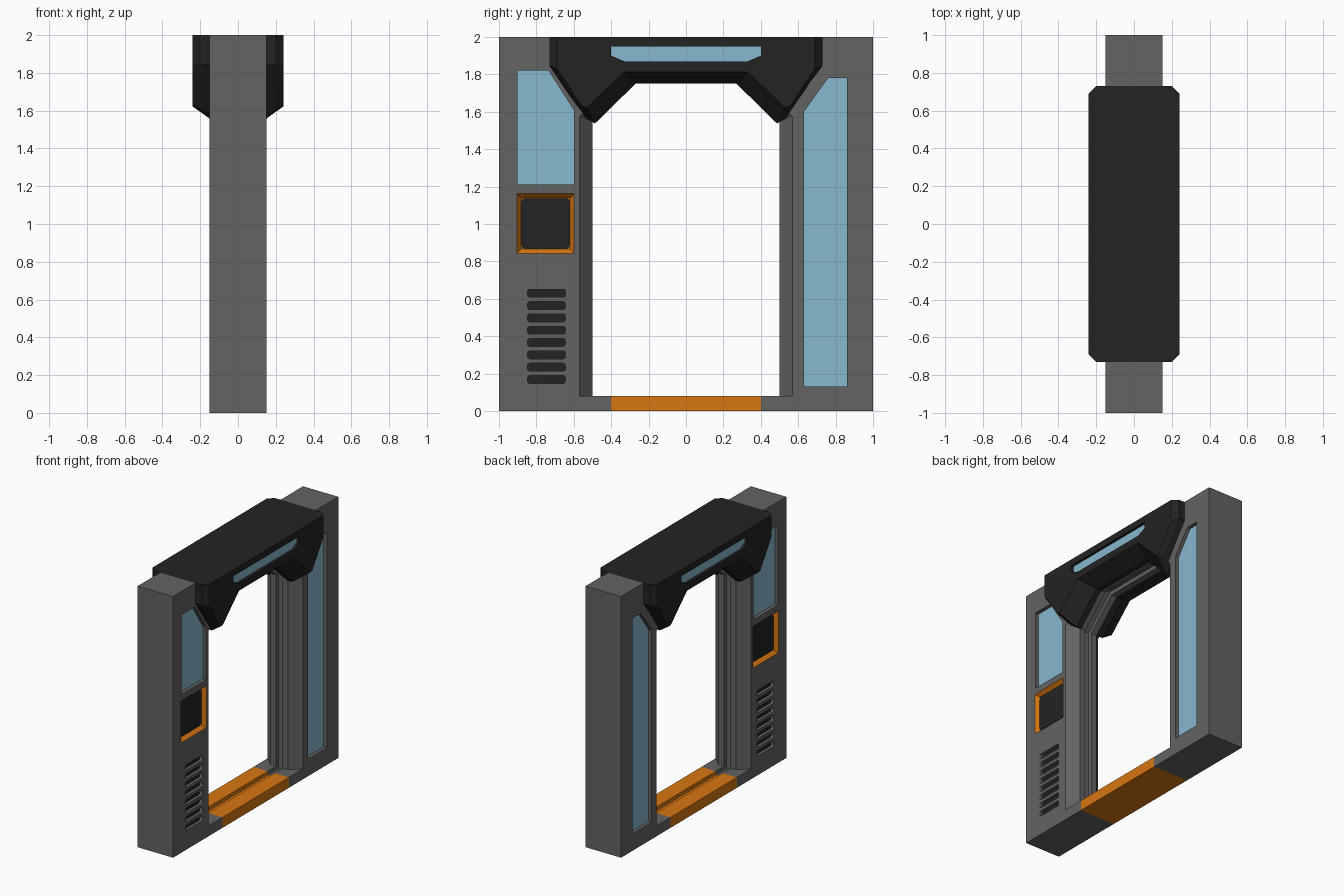
import bpy, bmesh, math

if "Cube" in bpy.data.objects:
    bpy.data.objects.remove(bpy.data.objects["Cube"])


def material(name, rgb):
    m = bpy.data.materials.new(name)
    m.diffuse_color = (*rgb, 1)
    m.use_nodes = True
    m.node_tree.nodes["Principled BSDF"].inputs["Base Color"].default_value = m.diffuse_color
    return m


GREY = material("grey metal", (0.125, 0.125, 0.125))
BLACK = material("black casing", (0.017, 0.017, 0.017))
ORANGE = material("orange trim", (0.68, 0.18, 0.006))
BLUE = material("blue glass", (0.24, 0.48, 0.62))


def loft(name, rings, mat):
    """Closed solid through rings of 3D points, capped at both ends."""
    bm = bmesh.new()
    vs = [[bm.verts.new(p) for p in r] for r in rings]
    n = len(vs[0])
    for a, b in zip(vs, vs[1:]):
        for i in range(n):
            j = (i + 1) % n
            bm.faces.new((a[i], a[j], b[j], b[i]))
    bm.faces.new(vs[0][::-1])
    bm.faces.new(vs[-1])
    bmesh.ops.recalc_face_normals(bm, faces=bm.faces)
    me = bpy.data.meshes.new(name)
    bm.to_mesh(me)
    bm.free()
    me.materials.append(mat)
    ob = bpy.data.objects.new(name, me)
    bpy.context.collection.objects.link(ob)
    return ob


def prism(name, pts, x0, x1, mat):
    """Extrude a (y, z) outline along x."""
    return loft(name, [[(x, y, z) for y, z in pts] for x in (x0, x1)], mat)


def rect(y0, y1, z0, z1, r=0.0, steps=3):
    if not r:
        return [(y0, z0), (y1, z0), (y1, z1), (y0, z1)]
    pts = []
    for k, (cy, cz) in enumerate([(y1 - r, z1 - r), (y0 + r, z1 - r),
                                  (y0 + r, z0 + r), (y1 - r, z0 + r)]):
        for i in range(steps + 1):
            a = math.pi / 2 * (k + i / steps)
            pts.append((cy + r * math.cos(a), cz + r * math.sin(a)))
    return pts


def cut(ob, cutter):
    cutter.hide_render = True
    m = ob.modifiers.new("cut", 'BOOLEAN')
    m.operation = 'DIFFERENCE'
    m.solver = 'EXACT'
    m.object = cutter
    bpy.context.view_layer.objects.active = ob
    bpy.ops.object.modifier_apply(modifier=m.name)
    bpy.data.objects.remove(cutter, do_unlink=True)


def mirrored(half):
    return half + [(-y, z) for y, z in reversed(half)]


def opening(o, bottom=0.08):
    """Doorway outline grown outwards by o."""
    return mirrored([(0.5 + o, bottom), (0.5 + o, 1.545 + 0.414 * o),
                     (0.28 + 0.414 * o, 1.76 + o)])


# main frame with chamfered doorway and a centre track groove
frame = prism("door_frame", rect(-1, 1, 0, 2), -0.15, 0.15, GREY)
slope = 0.07 / 0.075
levels = [(-0.17, 0.095 * slope), (-0.075, 0), (0.075, 0), (0.17, 0.095 * slope)]
cut(frame, loft("cutter", [[(x, y, z) for y, z in opening(o)] for x, o in levels], GREY))
cut(frame, prism("cutter", opening(0.03, 0.05), -0.028, 0.028, GREY))
cut(frame, prism("cutter", rect(-0.4, 0.4, -0.1, 0.2), -0.3, 0.3, GREY))
cut(frame, prism("cutter", rect(-0.73, 0.73, 1.99, 2.1), -0.3, 0.3, GREY))

# orange sill with the same groove
sill = [(-0.15, 0), (0.15, 0), (0.15, 0.08), (0.028, 0.08), (0.028, 0.05),
        (-0.028, 0.05), (-0.028, 0.08), (-0.15, 0.08)]
loft("sill", [[(x, y, z) for x, z in sill] for y in (-0.4, 0.4)], ORANGE)

# black cap over the frame top
prism("header_cap", rect(-0.73, 0.73, 1.985, 2), -0.15, 0.15, BLACK)

# outlines of the recessed details
SHORT = [(-0.9, 1.21), (-0.6, 1.21), (-0.6, 1.61), (-0.735, 1.82), (-0.9, 1.82)]
LONG = [(0.63, 0.13), (0.86, 0.13), (0.86, 1.78), (0.76, 1.78), (0.63, 1.6)]
SLIT = mirrored([(0.4, 1.95), (0.4, 1.9), (0.33, 1.87)])
PANEL = rect(-0.904, -0.598, 0.842, 1.162)
VENTS = [rect(-0.847, -0.645, z - 0.021, z + 0.021, 0.012)
         for z in [0.63 - 0.0659 * i for i in range(8)]]

# header rings: half outlines as (x, y, z), from the doorway to the outer face
INNER = [(0.73, 2), (0.73, 1.845), (0.545, 1.575), (0.487, 1.537), (0.27, 1.75)]
FACE = [(0.69, 2), (0.69, 1.832), (0.555, 1.63), (0.53, 1.622), (0.33, 1.813)]
ring_a = [(0.075, y, z) for y, z in INNER]
ring_b = [(0.12, y, z) for y, z in INNER]
ring_d = [(0.24, y, z) for y, z in FACE]
ring_c = [(0.2, y, z) for y, z in INNER[:2]]
for p, q in zip(ring_b[2:], ring_d[2:]):
    ring_c.append(tuple(a + (b - a) * 0.6 for a, b in zip(p, q)))

for s, side in ((1, "right"), (-1, "left")):
    # black header half with slit window
    rings = [[(s * x, y, z) for x, y, z in r] + [(s * x, -y, z) for x, y, z in reversed(r)]
             for r in (ring_a, ring_b, ring_c, ring_d)]
    header = loft("header_" + side, rings, BLACK)
    cut(header, prism("cutter", SLIT, s * 0.217, s * 0.3, BLACK))
    prism("header_window_" + side, SLIT, s * 0.215, s * 0.22, BLUE)

    # recessed side windows
    for name, pts in (("short_window_", SHORT), ("long_window_", LONG)):
        cut(frame, prism("cutter", pts, s * 0.118, s * 0.2, GREY))
        prism(name + side, pts, s * 0.116, s * 0.122, BLUE)

    # control panel: orange funnel around a black screen
    cut(frame, prism("cutter", PANEL, s * 0.117, s * 0.2, GREY))
    floor = rect(-0.882, -0.62, 0.866, 1.138)
    bm_rings = [[(s * 0.15, y, z) for y, z in PANEL], [(s * 0.12, y, z) for y, z in floor]]
    tray = loft("panel_trim_" + side, bm_rings, ORANGE)
    bm = bmesh.new()
    bm.from_mesh(tray.data)
    lid = [f for f in bm.faces if all(abs(v.co.x) > 0.149 for v in f.verts)]
    bmesh.ops.delete(bm, geom=lid, context='FACES_ONLY')
    for f in bm.faces:  # funnel walls look inwards
        bm.normal_update()
        c = f.calc_center_median()
        toward = (s * 0.3 - c.x, -0.751 - c.y, 1.002 - c.z)
        if sum(a * b for a, b in zip(f.normal, toward)) < 0:
            f.normal_flip()
    bm.to_mesh(tray.data)
    bm.free()
    prism("panel_screen_" + side, rect(-0.881, -0.621, 0.867, 1.137, 0.02),
          s * 0.119, s * 0.125, BLACK)

    # vent slots
    for i, pts in enumerate(VENTS):
        cut(frame, prism("cutter", pts, s * 0.122, s * 0.2, GREY))
        prism(f"vent_{side}_{i + 1}", pts, s * 0.12, s * 0.127, BLACK)
